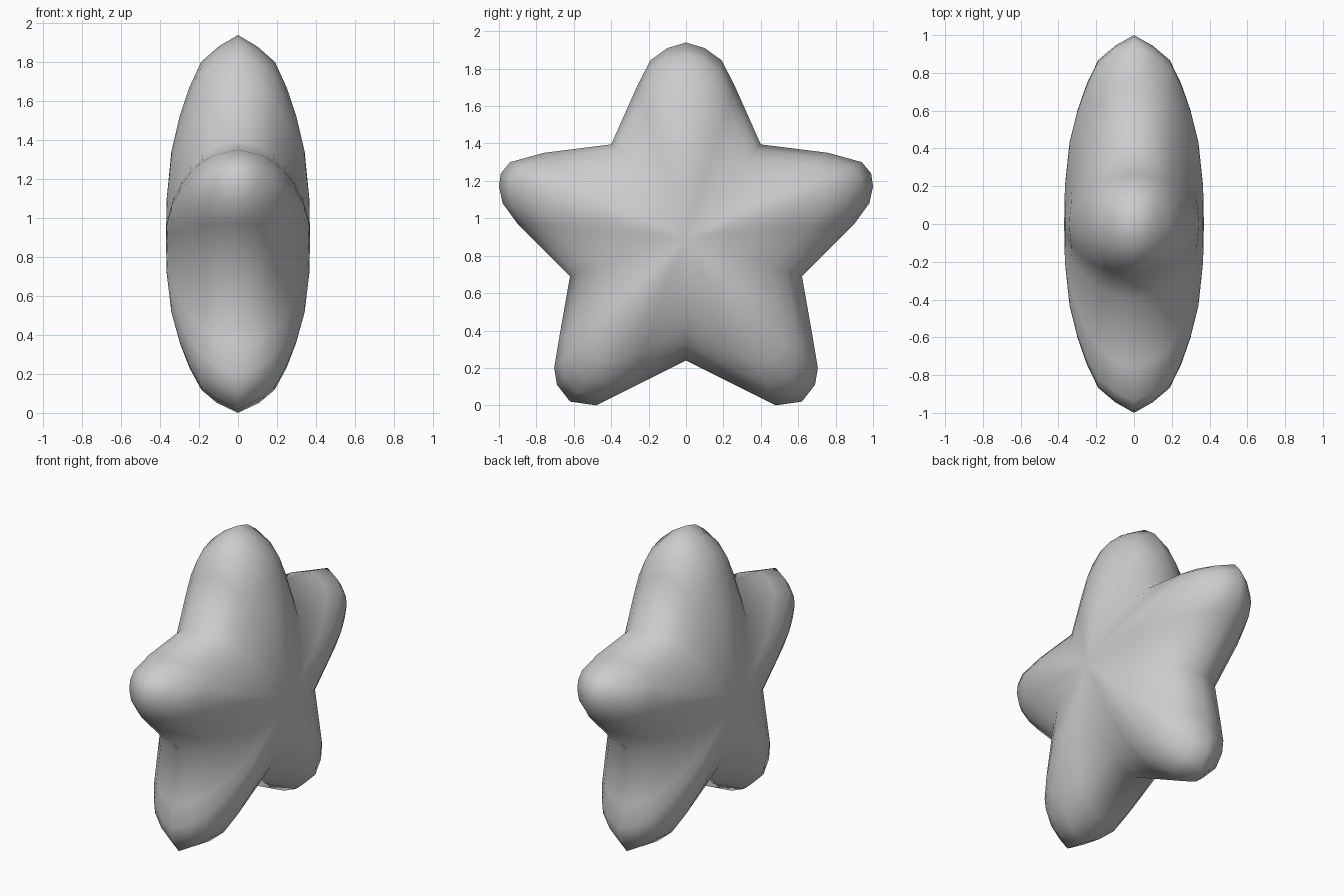
import bpy, bmesh, math

if "Cube" in bpy.data.objects:
    bpy.data.objects.remove(bpy.data.objects["Cube"])

CZ = 0.89      # height of the star centre
DEPTH = 0.37   # half thickness at the centre

# right half of the star outline (y, z), from top tip to bottom notch
half = [(0, 1.94), (0.10, 1.91), (0.19, 1.845), (0.26, 1.71),
        (0.40, 1.395), (0.76, 1.35), (0.94, 1.30), (0.99, 1.24),
        (1.0, 1.17), (0.98, 1.08), (0.90, 0.97), (0.62, 0.69),
        (0.68, 0.35), (0.705, 0.20), (0.69, 0.11), (0.62, 0.02),
        (0.48, 0.0), (0.30, 0.09), (0, 0.24)]
outline = half + [(-y, z) for y, z in reversed(half[1:-1])]

# half thickness on each ring: along an arm ridge, an arm flank and a valley
rings = [0.943, 0.867, 0.743, 0.60, 0.43, 0.20]
ridge = [0.10, 0.19, 0.25, 0.30, 0.342, 0.366]
flank = [0.12, 0.185, 0.245, 0.293, 0.333, 0.363]
valley = [0.115, 0.18, 0.242, 0.290, 0.330, 0.362]


def puff(k, y, z):
    """Thickness on ring k in the direction of outline point (y, z)."""
    c = math.cos(5 * math.atan2(y, z - CZ))
    end = ridge if c > 0 else valley
    return c * c * end[k] + (1 - c * c) * flank[k]


# inflated star body: shared rim, rings closing to a centre on both sides
bm = bmesh.new()
rim = [bm.verts.new((0, y, z)) for y, z in outline]
n = len(rim)
for side in (1, -1):
    prev = rim
    for k, u in enumerate(rings):
        loop = [bm.verts.new((side * puff(k, y, z), y * u, CZ + (z - CZ) * u))
                for y, z in outline]
        for i in range(n):
            j = (i + 1) % n
            bm.faces.new((prev[i], prev[j], loop[j], loop[i]))
        prev = loop
    centre = bm.verts.new((side * DEPTH, 0, CZ))
    for i in range(n):
        bm.faces.new((prev[i], prev[(i + 1) % n], centre))
bmesh.ops.recalc_face_normals(bm, faces=bm.faces)
for f in bm.faces:
    f.smooth = True

mesh = bpy.data.meshes.new("puffy_star")
bm.to_mesh(mesh)
bm.free()
star = bpy.data.objects.new("puffy_star", mesh)
bpy.context.collection.objects.link(star)
